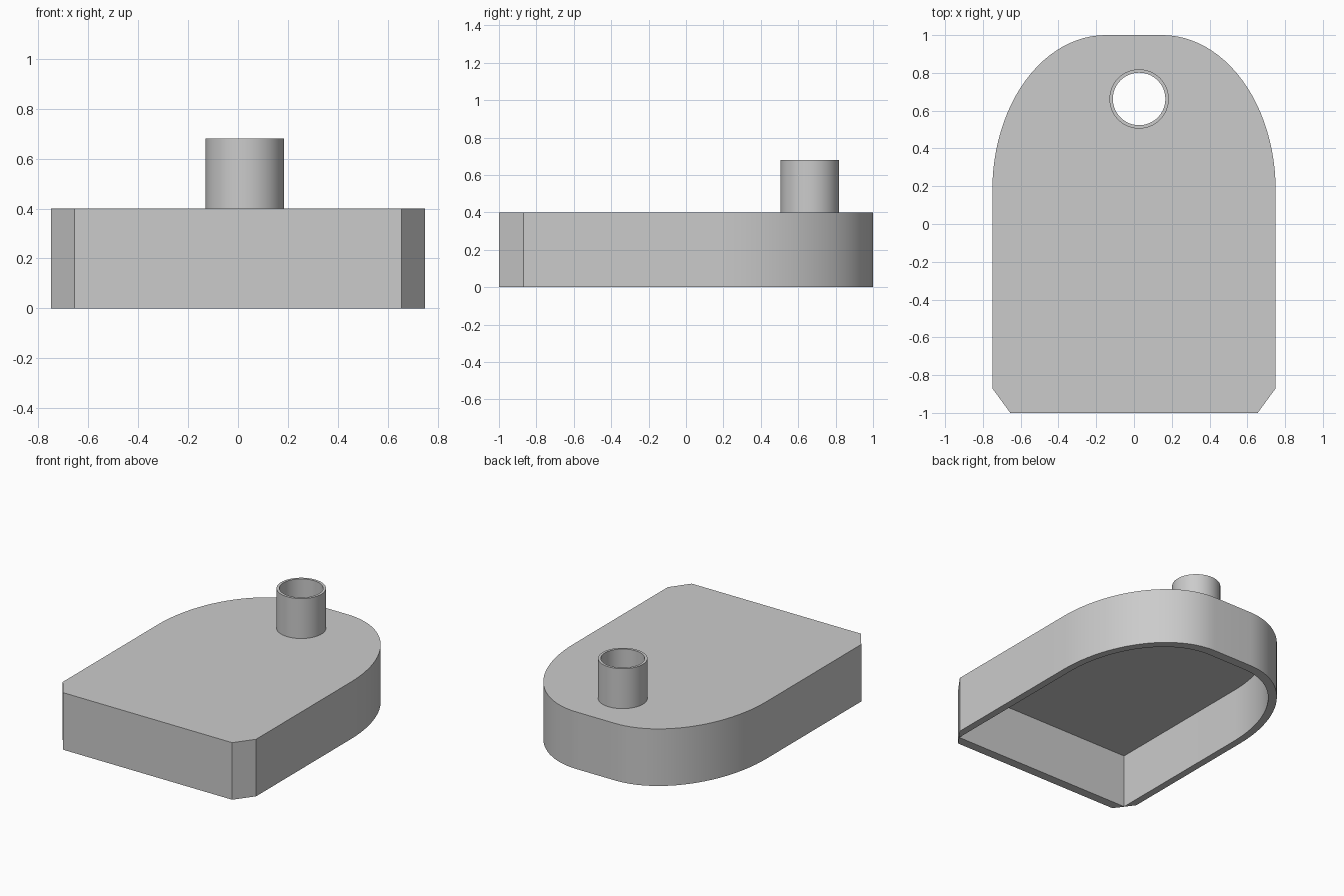
import bpy, bmesh, math

if "Cube" in bpy.data.objects:
    bpy.data.objects.remove(bpy.data.objects["Cube"])

grey = bpy.data.materials.new("plain grey")
grey.diffuse_color = (0.6, 0.6, 0.6, 1)
grey.use_nodes = True
grey.node_tree.nodes["Principled BSDF"].inputs["Base Color"].default_value = grey.diffuse_color

TUBE_X, TUBE_Y = 0.027, 0.662
TUBE_R, BORE_R = 0.157, 0.139


def prism(name, outline, z0, z1):
    """Extrude a closed outline (counter-clockwise) from z0 to z1."""
    bm = bmesh.new()
    face = bm.faces.new([bm.verts.new((x, y, z0)) for x, y in outline])
    ext = bmesh.ops.extrude_face_region(bm, geom=[face], use_keep_orig=True)
    verts = [g for g in ext["geom"] if isinstance(g, bmesh.types.BMVert)]
    bmesh.ops.translate(bm, verts=verts, vec=(0, 0, z1 - z0))
    bmesh.ops.recalc_face_normals(bm, faces=bm.faces)
    mesh = bpy.data.meshes.new(name)
    bm.to_mesh(mesh)
    bm.free()
    mesh.materials.append(grey)
    obj = bpy.data.objects.new(name, mesh)
    bpy.context.collection.objects.link(obj)
    return obj


def circle(r, n=64):
    return [(TUBE_X + r * math.cos(2 * math.pi * i / n),
             TUBE_Y + r * math.sin(2 * math.pi * i / n)) for i in range(n)]


def tray_outline(half_front, rx, ry, n=24):
    """Half outline with a rounded back corner, mirrored across x."""
    cx, cy = 0.15, 0.18
    half = half_front + [(cx + rx * math.cos(math.pi / 2 * i / n),
                          cy + ry * math.sin(math.pi / 2 * i / n)) for i in range(n + 1)]
    return half + [(-x, y) for x, y in reversed(half)]


def cut(target, cutter):
    mod = target.modifiers.new("cut", "BOOLEAN")
    mod.operation = "DIFFERENCE"
    mod.solver = "EXACT"
    mod.object = cutter
    bpy.context.view_layer.objects.active = target
    bpy.ops.object.modifier_apply(modifier=mod.name)
    bpy.data.objects.remove(cutter)


# Tray: chamfered front corners, rounded back, open underneath
tray = prism("tray_shell", tray_outline([(0.655, -1), (0.75, -0.87)], 0.60, 0.82), 0, 0.4)
cut(tray, prism("cavity", tray_outline([(0.70, -0.935)], 0.55, 0.755), -0.1, 0.38))
cut(tray, prism("tray_bore", circle(BORE_R), 0.3, 0.5))

# Open tube standing on the top plate
tube = prism("spout_tube", circle(TUBE_R), 0.4, 0.68)
cut(tube, prism("tube_bore", circle(BORE_R), 0.3, 0.8))

# Smooth curved walls, crisp edges
for obj in (tray, tube):
    bpy.ops.object.select_all(action="DESELECT")
    obj.select_set(True)
    bpy.context.view_layer.objects.active = obj
    bpy.ops.object.shade_smooth_by_angle(angle=math.radians(30))
